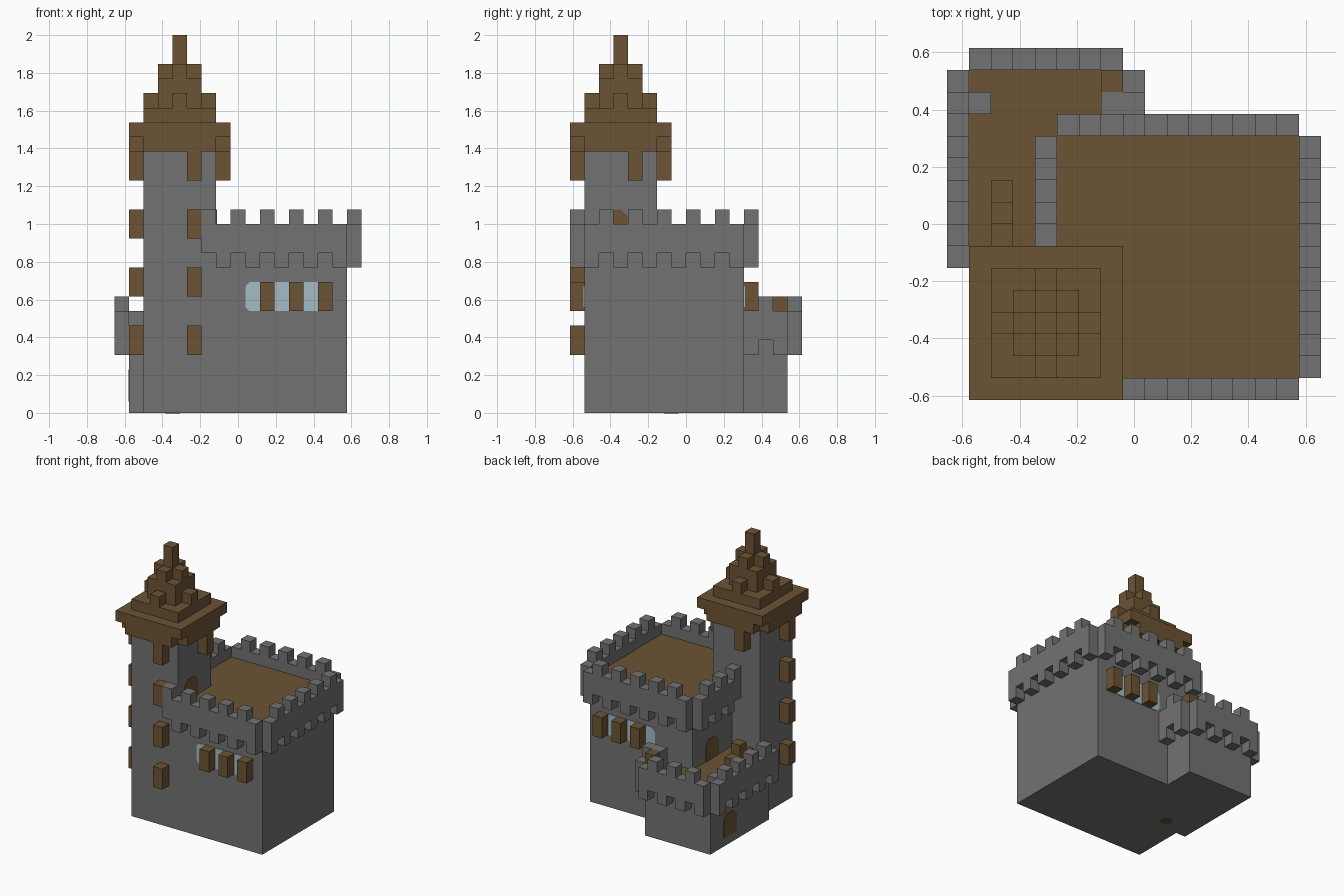
import bpy, bmesh
from mathutils import Vector

old = bpy.data.objects.get("Cube")
if old:
    bpy.data.objects.remove(old, do_unlink=True)

U = 2 / 26                               # one building block
ORIGIN = Vector((-8.5, -8.0, 0.0))       # block-grid corner


def material(name, rgb):
    m = bpy.data.materials.new(name)
    m.use_nodes = True
    colour = (*rgb, 1.0)
    m.diffuse_color = colour
    m.node_tree.nodes["Principled BSDF"].inputs["Base Color"].default_value = colour
    return m


STONE = material("grey stone", (0.17, 0.17, 0.17))
WOOD = material("brown wood", (0.15, 0.087, 0.034))
GLASS = material("pale blue glass", (0.36, 0.51, 0.56))


def finish(name, bm, mat):
    mesh = bpy.data.meshes.new(name)
    bmesh.ops.recalc_face_normals(bm, faces=bm.faces)
    bm.to_mesh(mesh)
    bm.free()
    mesh.materials.append(mat)
    obj = bpy.data.objects.new(name, mesh)
    bpy.context.collection.objects.link(obj)
    return obj


def blocks(name, mat, boxes):
    """Object made of boxes given as x, y, z, width, depth, height in blocks."""
    bm = bmesh.new()
    for x, y, z, w, d, h in boxes:
        size = Vector((w, d, h))
        mid = ORIGIN + Vector((x, y, z)) + size / 2
        for v in bmesh.ops.create_cube(bm, size=1)["verts"]:
            v.co = (mid + v.co * size) * U
    return finish(name, bm, mat)


def parapet(name, axis, start, end, fixed, base, parity):
    """Wall run with merlons on one parity of cells and hanging corbels on the other."""
    def cell(a, z, length, h):
        if axis == "x":
            return (a, fixed, z, length, 1, h)
        return (fixed, a, z, 1, length, h)
    boxes = [cell(start, base + 1, end - start, 2)]
    for a in range(start, end):
        boxes.append(cell(a, base + 3 if a % 2 == parity else base, 1, 1))
    blocks(name, STONE, boxes)


def plate(name, mat, corner, across, up, width, height, normal, cut, cut_bottom=True):
    """Thin panel with clipped corners lying on a wall."""
    b = cut if cut_bottom else 0
    outline = [(b, 0), (width - b, 0), (width, b), (width, height - cut),
               (width - cut, height), (cut, height), (0, height - cut), (0, b)]
    if not cut_bottom:
        outline = outline[:2] + outline[3:7]
    corner, across, up, normal = map(Vector, (corner, across, up, normal))
    bm = bmesh.new()
    face = bm.faces.new([bm.verts.new((ORIGIN + corner + across * u + up * v) * U)
                         for u, v in outline])
    out = bmesh.ops.extrude_face_region(bm, geom=[face])["geom"]
    for v in out:
        if isinstance(v, bmesh.types.BMVert):
            v.co += normal * 0.004
    finish(name, bm, mat)


X, Y, Z = (1, 0, 0), (0, 1, 0), (0, 0, 1)

# Stone bodies
blocks("keep_walls", STONE, [(7, 1, 0, 9, 5, 11.9), (5, 6, 0, 11, 6, 11.9)])
blocks("tower_walls", STONE, [(2, 1, 0, 5, 5, 18)])
blocks("annex_walls", STONE, [(1, 6, 0, 4, 6, 5.9), (1, 12, 0, 7, 3, 5.9)])

# Timber decks
blocks("keep_deck", WOOD, [(7, 1, 11.9, 9, 5, 0.1), (5, 6, 11.9, 11, 6, 0.1)])
blocks("annex_deck", WOOD, [(1, 6, 5.9, 4, 6, 0.1), (1, 12, 5.9, 7, 3, 0.1)])

# Battlements of the keep
parapet("keep_front_parapet", "x", 6, 16, 0, 10, 0)
parapet("keep_back_parapet", "x", 5, 16, 12, 10, 0)
parapet("keep_left_parapet", "y", 1, 12, 16, 10, 0)
parapet("keep_right_parapet", "y", 6, 12, 4, 10, 0)

# Battlements of the annex
parapet("annex_back_parapet", "x", 1, 8, 15, 4, 0)
parapet("annex_right_parapet", "y", 6, 15, 0, 4, 1)
parapet("annex_left_parapet", "y", 12, 15, 8, 4, 1)
blocks("annex_wall_stubs", STONE, [(1, 13, 6, 1, 1, 1), (7, 13, 6, 1, 1, 2)])

# Furniture on the annex deck
blocks("annex_bench", WOOD, [(2, 7, 6, 1, 1, 1), (2, 8, 6, 1, 1, 2), (2, 9, 6, 1, 1, 1)])
blocks("annex_crate", WOOD, [(7, 14, 6, 1, 1, 2)])

# Tower roof: stepped tiers, each with a block at the middle of every side
roof = [(1, 2, 18, 7, 3, 1), (2, 0, 18, 5, 7, 1), (1, 1, 18, 7, 5, 1),
        (1, 0, 19, 7, 7, 1), (2, 1, 20, 5, 5, 1), (3, 2, 21, 3, 3, 2),
        (4, 3, 23, 1, 1, 3)]
for reach, z in ((2, 21), (1, 23)):
    for dx, dy in ((reach, 0), (-reach, 0), (0, reach), (0, -reach)):
        roof.append((4 + dx, 3 + dy, z, 1, 1, 1))
blocks("tower_roof", WOOD, roof)

# Tower shutters
for z in (4, 8, 12, 16):
    blocks("tower_front_shutter", WOOD, [(5, 0, z, 1, 1, 2)])
    blocks("tower_right_shutter", WOOD, [(1, 2, z, 1, 1, 2)])
blocks("tower_left_shutter", WOOD, [(7, 4, 16, 1, 1, 2)])
blocks("tower_back_shutter", WOOD, [(3, 6, 16, 1, 1, 2)])

# Keep windows with shutters, front and back
for side, wall, shutter_y, normal in (("front", 1, 0, (0, -1, 0)), ("back", 12, 12, Y)):
    plate(f"keep_{side}_window", GLASS, (9, wall, 7), X, Z, 6, 2, normal, 0.3)
    blocks(f"keep_{side}_shutters", WOOD, [(x, shutter_y, 7, 1, 1, 2) for x in (10, 12, 14)])

# Arched doors and floor hatch
plate("keep_door", WOOD, (5, 8, 6), Y, Z, 2, 2, (-1, 0, 0), 0.5, False)
plate("annex_door", WOOD, (1, 11, 0.8), Y, Z, 2, 2.2, (-1, 0, 0), 0.5, False)
plate("tower_door", WOOD, (7, 2, 12), Y, Z, 2, 2, X, 0.5, False)
plate("base_hatch", WOOD, (3.5, 6.5, 0), X, Y, 1, 1, (0, 0, -1), 0.3)
